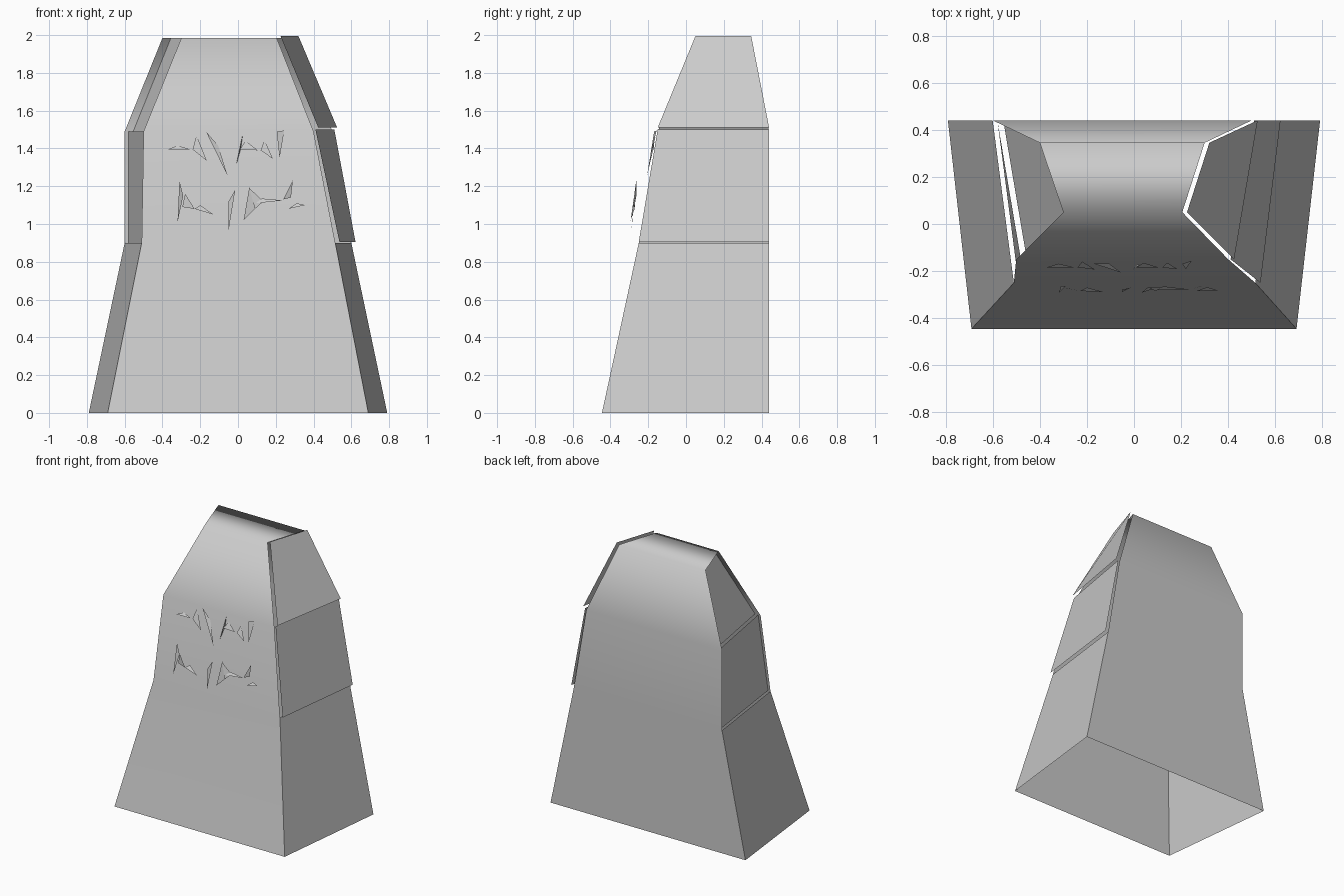
import bpy

if "Cube" in bpy.data.objects:
    bpy.data.objects.remove(bpy.data.objects["Cube"])


def make_mesh(name, verts, faces, smooth=False):
    mesh = bpy.data.meshes.new(name)
    mesh.from_pydata(verts, [], faces)
    mesh.update()
    if smooth:
        mesh.polygons.foreach_set("use_smooth", [True] * len(mesh.polygons))
    obj = bpy.data.objects.new(name, mesh)
    bpy.context.collection.objects.link(obj)
    return obj


# Stone shell: one open strip up the front, over the top and down the back
# each row: left x, right x, y, z
shell = [
    (-0.69, 0.69, -0.445, 0.0),
    (-0.51, 0.515, -0.25, 0.9),
    (-0.50, 0.40, -0.15, 1.49),
    (-0.30, 0.205, 0.05, 1.985),
    (-0.40, 0.30, 0.345, 1.985),
    (-0.60, 0.50, 0.44, 1.49),
    (-0.60, 0.60, 0.44, 0.9),
    (-0.79, 0.79, 0.44, 0.0),
]
verts = []
for left, right, y, z in shell:
    verts += [(left, y, z), (right, y, z)]
faces = [(2 * i, 2 * i + 1, 2 * i + 3, 2 * i + 2) for i in range(len(shell) - 1)]
make_mesh("stone_shell", verts, faces, smooth=True)


# Loose side slabs, each hung on the shell edge with a small sideways slip
def side_slab(name, side, level, slip_low, slip_high, rise=(0, 0)):
    def corner(row, slip, lift):
        left, right, y, z = shell[row]
        return ((right if side > 0 else left) + slip, y, z + lift)
    points = [corner(level, slip_low, rise[0]),
              corner(7 - level, slip_low, rise[0]),
              corner(6 - level, slip_high, rise[1]),
              corner(level + 1, slip_high, rise[1])]
    make_mesh(name, points, [(0, 1, 2, 3) if side > 0 else (3, 2, 1, 0)], smooth=True)


side_slab("right_lower_slab", 1, 0, 0, 0)
side_slab("right_middle_slab", 1, 1, 0.022, 0.01, (0.005, 0.01))
side_slab("right_upper_slab", 1, 2, 0.025, 0.02, (0.02, 0.01))
side_slab("left_lower_slab", -1, 0, 0, 0)
side_slab("left_middle_slab", -1, 1, 0.02, 0.02)
side_slab("left_upper_slab", -1, 2, 0.045, 0.045)


# Chipped shards floating on the front face: x, z of three corners each
upper_chips = [
    (-.37, 1.395, -.255, 1.395, -.32, 1.416),
    (-.24, 1.395, -.165, 1.335, -.22, 1.47),
    (-.17, 1.49, -.055, 1.255, -.105, 1.415),
    (.025, 1.475, -.01, 1.31, .015, 1.40),
    (.01, 1.395, .105, 1.39, .04, 1.44),
    (.12, 1.39, .185, 1.345, .14, 1.445),
    (.205, 1.49, .22, 1.35, .245, 1.495),
]
lower_chips = [
    (-.31, 1.23, -.32, 1.01, -.29, 1.15),
    (-.28, 1.16, -.23, 1.08, -.295, 1.09),
    (-.23, 1.08, -.13, 1.05, -.20, 1.10),
    (-.015, 1.18, -.05, 1.12, -.05, .965),
    (.06, 1.195, .03, 1.02, .09, 1.08),
    (.06, 1.19, .09, 1.08, .135, 1.12),
    (.095, 1.11, .24, 1.125, .125, 1.135),
    (.29, 1.23, .24, 1.13, .28, 1.14),
    (.265, 1.08, .355, 1.10, .31, 1.11),
]


def chip_row(name, chips, top_y, top_z, slope):
    points = []
    for chip in chips:
        for k in range(3):
            x, z = chip[2 * k], chip[2 * k + 1]
            nudge = 0.012 if k == 2 else 0
            points.append((x, top_y - (top_z - z) * slope + nudge, z))
    make_mesh(name, points, [(3 * i, 3 * i + 1, 3 * i + 2) for i in range(len(chips))])


chip_row("upper_chips", upper_chips, -0.167, 1.5, 0.16)
chip_row("lower_chips", lower_chips, -0.262, 1.24, 0.14)
